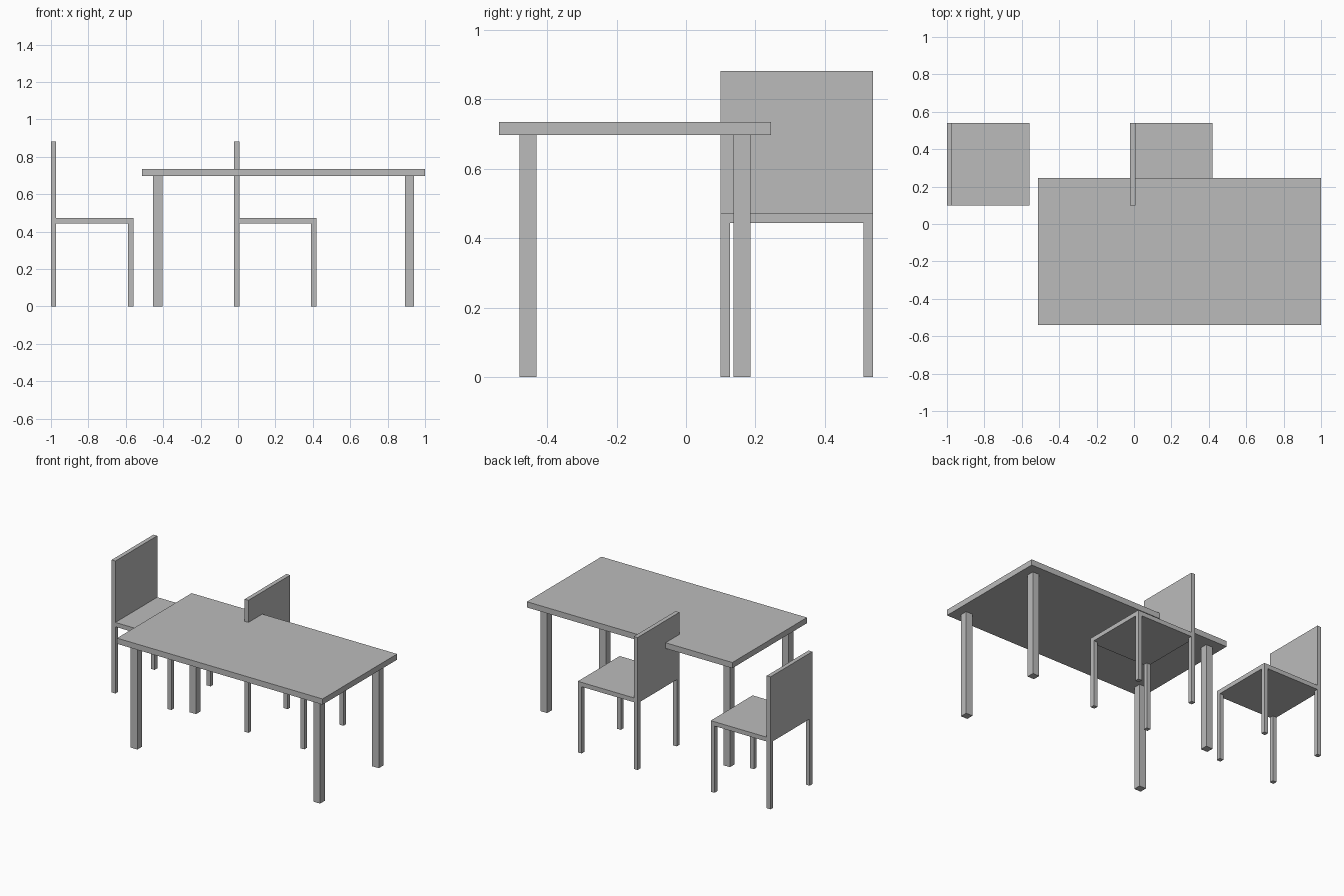
import bpy

cube = bpy.data.objects.get("Cube")
if cube:
    bpy.data.objects.remove(cube, do_unlink=True)

grey = bpy.data.materials.new("plain grey")
grey.use_nodes = True
colour = (0.5, 0.5, 0.5, 1)
grey.diffuse_color = colour
grey.node_tree.nodes["Principled BSDF"].inputs["Base Color"].default_value = colour


def box(name, x, y, z):
    """Axis-aligned box from (low, high) ranges."""
    spans = (x, y, z)
    bpy.ops.mesh.primitive_cube_add(size=1, location=[(a + b) / 2 for a, b in spans])
    obj = bpy.context.object
    obj.name = name
    obj.scale = [b - a for a, b in spans]
    bpy.ops.object.transform_apply(location=False, rotation=False, scale=True)
    obj.data.materials.append(grey)


def legs(prefix, x, y, top, width, inset=0):
    """Four square legs set in from the corners of a rectangle."""
    for side, x0 in (("right", x[0] + inset), ("left", x[1] - inset - width)):
        for end, y0 in (("front", y[0] + inset), ("back", y[1] - inset - width)):
            box(f"{prefix}_leg_{end}_{side}", (x0, x0 + width), (y0, y0 + width), (0, top))


# Table
table_x, table_y = (-0.513, 1.0), (-0.539, 0.245)
box("table_top", table_x, table_y, (0.697, 0.735))
legs("table", table_x, table_y, 0.697, 0.049, 0.059)

# Two matching chairs with their backs toward -x
SEAT, THICK = 0.44, 0.028
chair_y = (0.099, 0.539)
for name, x in (("outer_chair", -1.0), ("tucked_chair", -0.021)):
    chair_x = (x, x + SEAT)
    box(name + "_seat", chair_x, chair_y, (0.444, 0.473))
    box(name + "_back", (x, x + THICK), chair_y, (0.473, 0.882))
    legs(name, chair_x, chair_y, 0.444, THICK)
